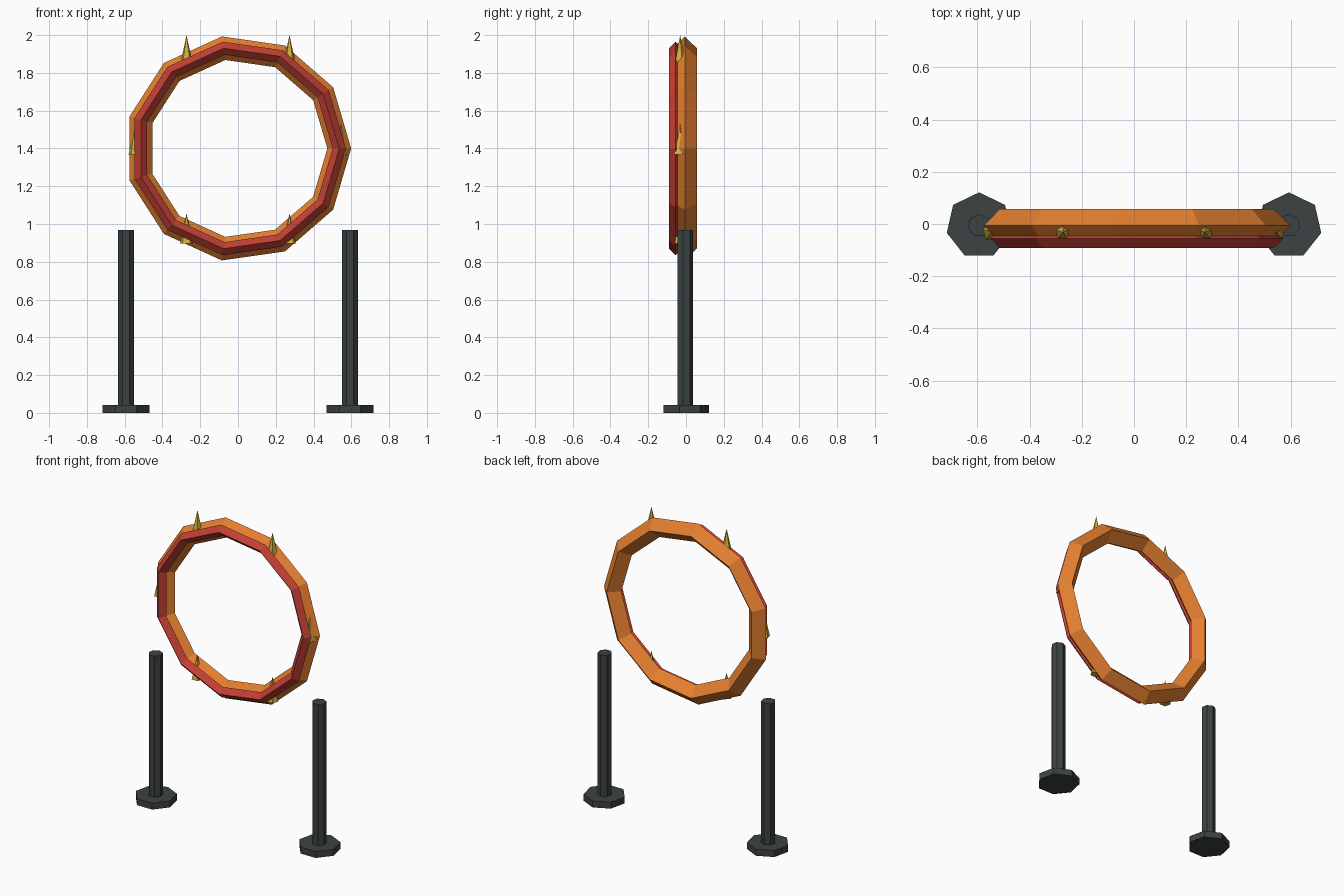
import bpy, math

if "Cube" in bpy.data.objects:
    bpy.data.objects.remove(bpy.data.objects["Cube"])

Y0 = -0.006      # shared depth centre
ZC = 1.4         # hoop centre height


def srgb(r, g, b):
    def lin(c):
        c /= 255
        return c / 12.92 if c <= 0.04045 else ((c + 0.055) / 1.055) ** 2.4
    return (lin(r), lin(g), lin(b), 1)


def material(name, rgb):
    m = bpy.data.materials.new(name)
    m.diffuse_color = srgb(*rgb)
    m.use_nodes = True
    m.node_tree.nodes["Principled BSDF"].inputs["Base Color"].default_value = m.diffuse_color
    return m


ORANGE = material("orange", (228, 127, 47))
RED = material("red", (196, 64, 52))
GOLD = material("gold", (212, 178, 60))
IRON = material("dark iron", (60, 66, 66))


def finish(name, mat):
    ob = bpy.context.object
    ob.name = name
    ob.data.materials.append(mat)
    return ob


def ring(name, mat, y, major, minor):
    bpy.ops.mesh.primitive_torus_add(
        major_segments=11, minor_segments=4, major_radius=major, minor_radius=minor,
        location=(0, y, ZC), rotation=(math.pi / 2, 0, 0))
    return finish(name, mat)


def prism(name, mat, x, radius, z0, z1):
    bpy.ops.mesh.primitive_cylinder_add(
        vertices=7, radius=radius, depth=z1 - z0, location=(x, Y0, (z0 + z1) / 2))
    return finish(name, mat)


# Hoop: diamond-section ring with a thinner ring on its front
ring("hoop", ORANGE, Y0, 0.536, 0.063)
ring("front_ring", RED, Y0 - 0.05, 0.536, 0.035)

# Six upright flame spikes around the hoop
for i in range(6):
    a = math.radians(60 * i)
    bpy.ops.mesh.primitive_cone_add(
        vertices=5, radius1=0.036, radius2=0, depth=0.16,
        location=(0.545 * math.cos(a), Y0 - 0.025, ZC + 0.545 * math.sin(a) + 0.048))
    finish(f"flame_spike_{i + 1}", GOLD)

# Two stand posts on seven-sided feet
for side, x in (("left", -0.593), ("right", 0.593)):
    prism(f"{side}_post", IRON, x, 0.0435, 0.0, 0.967)
    prism(f"{side}_foot", IRON, x, 0.127, 0.0, 0.042)
